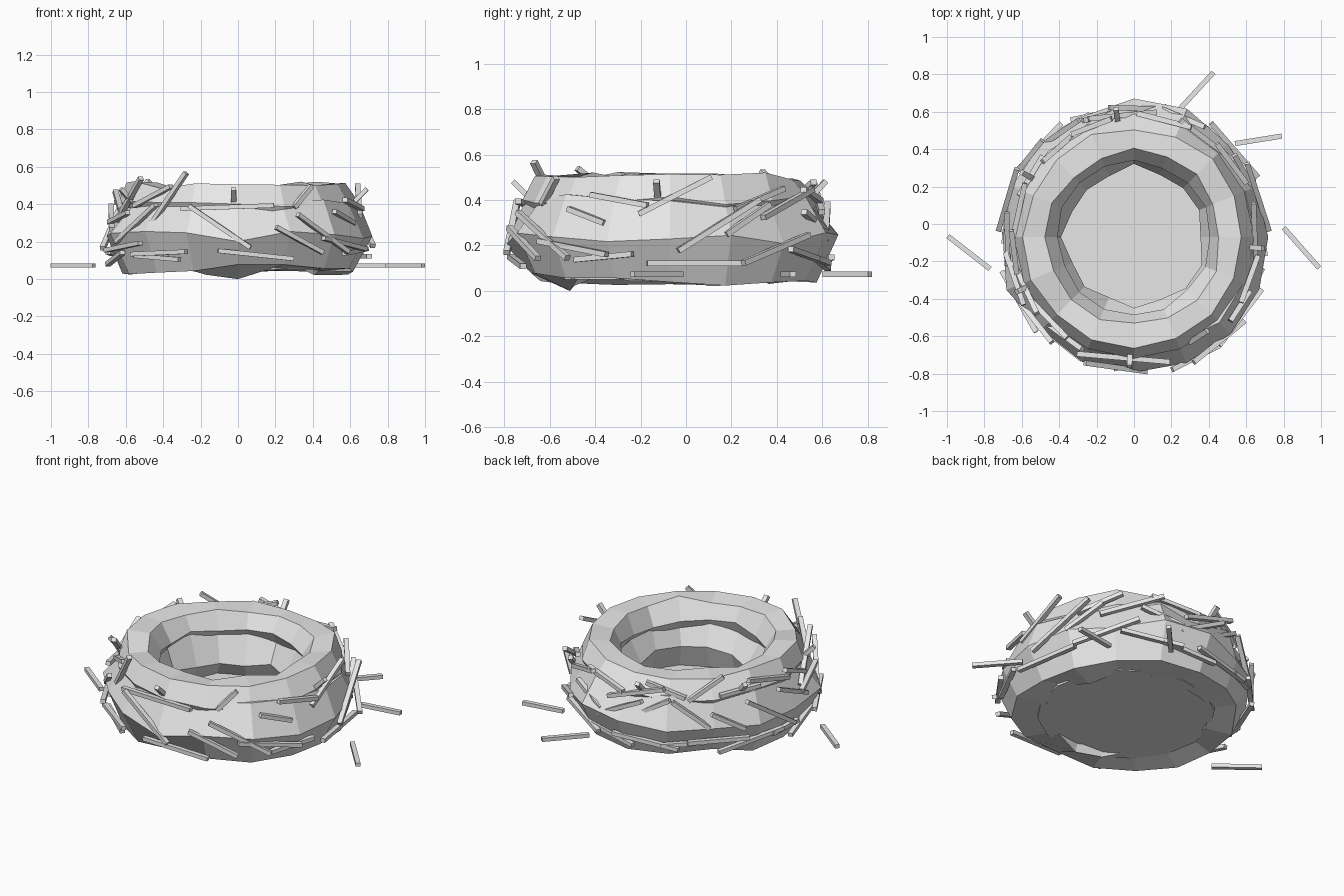
import bpy, bmesh, math, random
from mathutils import Vector, Matrix

if "Cube" in bpy.data.objects:
    bpy.data.objects.remove(bpy.data.objects["Cube"])

random.seed(11)
CY = -0.07  # nest centre in y

GREY = bpy.data.materials.new("light grey")
GREY.diffuse_color = (0.8, 0.8, 0.8, 1)
GREY.use_nodes = True
GREY.node_tree.nodes["Principled BSDF"].inputs["Base Color"].default_value = GREY.diffuse_color


def finish(bm, name):
    bmesh.ops.recalc_face_normals(bm, faces=bm.faces[:])
    me = bpy.data.meshes.new(name)
    bm.to_mesh(me)
    bm.free()
    me.materials.append(GREY)
    ob = bpy.data.objects.new(name, me)
    bpy.context.collection.objects.link(ob)
    return ob


def ring(name, R, r, rz, z, segs, sides, jitter, ground=False):
    """Roughened low-poly torus, r wide and rz tall."""
    bm = bmesh.new()
    rows = []
    for i in range(segs):
        a = 2 * math.pi * i / segs
        rows.append([])
        for j in range(sides):
            b = 2 * math.pi * j / sides
            rad = R + r * math.cos(b) + random.uniform(-jitter, jitter) * 0.7
            h = z + rz * math.sin(b) + random.uniform(-jitter, jitter)
            rows[-1].append(bm.verts.new((rad * math.cos(a), CY + rad * math.sin(a), max(h, 0))))
    if ground:
        rows[segs * 3 // 4][4].co.z = 0.0  # lowest point rests on the ground
    for i in range(segs):
        p, q = rows[i], rows[(i + 1) % segs]
        for j in range(sides):
            k = (j + 1) % sides
            bm.faces.new((p[j], q[j], q[k], p[k]))
    return finish(bm, name)


# Woven body: wide lower ring, slimmer rim ring
ring("lower_ring", 0.545, 0.175, 0.20, 0.225, 16, 6, 0.032, True)
ring("rim_ring", 0.525, 0.12, 0.12, 0.40, 16, 6, 0.02)

# Nest floor
bm = bmesh.new()
bmesh.ops.create_cone(bm, cap_ends=True, segments=16, radius1=0.5, radius2=0.5, depth=0.06,
                      matrix=Matrix.Translation((0, CY, 0.08)))
finish(bm, "nest_floor")


def stick(bm, mid, d, length, w=0.028):
    """Square stick centred at mid along direction d."""
    rot = Vector(d).to_track_quat('X', 'Z').to_matrix().to_4x4()
    mx = Matrix.Translation(mid) @ rot @ Matrix.Diagonal((length, w, w * 0.85, 1))
    bmesh.ops.create_cube(bm, size=1, matrix=mx)


def surf(z):
    return max(0.72 - abs(z - 0.225) * 0.53, 0.645 - abs(z - 0.40) * 0.58)


def wrap_stick(bm, az, z, length, tilt):
    """Stick lying against the outside wall."""
    a, t = math.radians(az), math.radians(tilt)
    r = surf(z) + 0.012
    d = (-math.sin(a) * math.cos(t), math.cos(a) * math.cos(t), math.sin(t))
    stick(bm, (r * math.cos(a), CY + r * math.sin(a), z), d, length)


# Sticks seen on the front and right: azimuth, height, length, tilt
seen = [(-126, .415, .40, 50), (-98, .28, .40, -34), (-128, .14, .37, 2), (-95, .385, .50, 2),
        (-82, .13, .41, -6), (-63, .21, .31, -26), (-37, .19, .38, -9), (-57, .44, .16, 46),
        (18, .29, .44, 31), (2, .42, .36, 27), (9, .122, .42, 0), (30, .315, .26, 31),
        (41, .185, .40, 18), (-20, .40, .27, -10), (-33, .33, .20, -18), (-25, .15, .28, 5),
        (-51, .245, .40, -30), (37, .405, .28, 19), (53, .385, .38, 19)]
bm = bmesh.new()
for s in seen:
    wrap_stick(bm, *s)

# Sticks continued around the back and left
N = 28
for i in range(N):
    az = 60 + 172 * (i + random.uniform(0.1, 0.9)) / N
    z = (0.14, 0.30, 0.42)[i % 3] + random.uniform(-0.03, 0.04)
    tilt = random.uniform(-12, 12) if z < 0.2 else random.uniform(-38, 38)
    wrap_stick(bm, az, z, random.uniform(0.22, 0.42), tilt)

# Short stubs poking outward near the rim
for az in (-92, -5, 98, 150, 205):
    a = math.radians(az)
    u = Vector((math.cos(a), math.sin(a), 0))
    stick(bm, u * 0.65 + Vector((0, CY, 0.44)), u + Vector((0, 0, 1)), 0.12)
finish(bm, "woven_sticks")

# Loose sticks around the nest
loose = [((-.995, -.065), (-.77, -.24)), ((.80, -.02), (.99, -.235)),
         ((.24, .61), (.425, .81)), ((.54, .43), (.79, .47))]
bm = bmesh.new()
for p, q in loose:
    p, q = Vector((*p, .073)), Vector((*q, .073))
    stick(bm, (p + q) / 2, q - p, (q - p).length, 0.027)
finish(bm, "loose_sticks")
